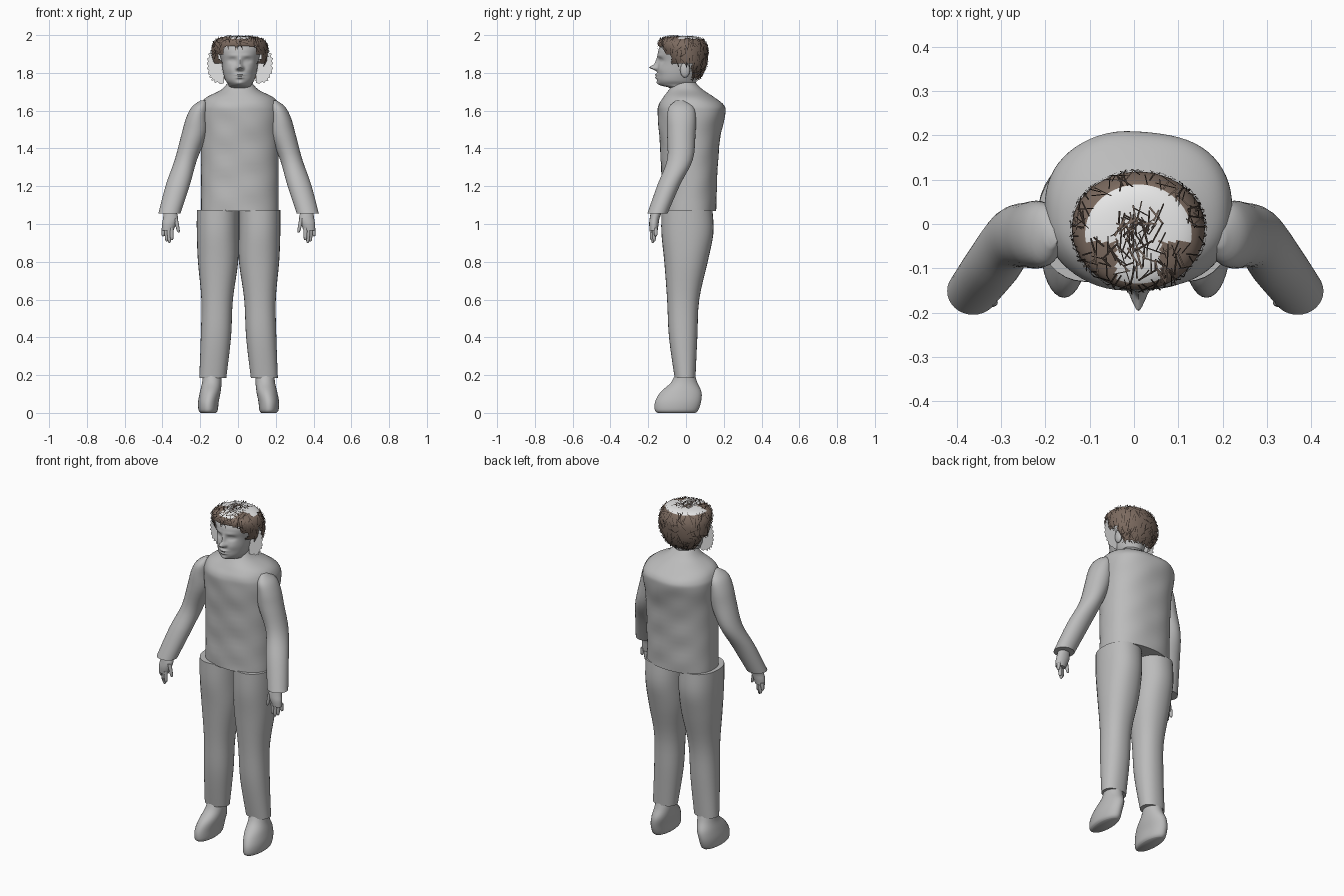
import bpy, bmesh, math, random
from mathutils import Vector, Matrix

random.seed(4)
if "Cube" in bpy.data.objects:
    bpy.data.objects.remove(bpy.data.objects["Cube"])


def material(name, r, g, b):
    m = bpy.data.materials.new(name)
    m.use_nodes = True
    m.diffuse_color = (r, g, b, 1)
    m.node_tree.nodes["Principled BSDF"].inputs["Base Color"].default_value = (r, g, b, 1)
    return m


GREY = material("body grey", .5, .5, .5)
PALE = material("pale grey", .8, .8, .8)
BROWN = material("hair brown", .2, .145, .115)
DARK = material("dark brown", .035, .025, .02)


def finish(name, bm, mats, smooth=True):
    mesh = bpy.data.meshes.new(name)
    bm.to_mesh(mesh)
    bm.free()
    for m in mats:
        mesh.materials.append(m)
    ob = bpy.data.objects.new(name, mesh)
    bpy.context.collection.objects.link(ob)
    if smooth:
        bpy.ops.object.select_all(action="DESELECT")
        ob.select_set(True)
        bpy.context.view_layer.objects.active = ob
        bpy.ops.object.shade_smooth_by_angle(angle=math.radians(50))
    return ob


def spline(rows, steps):
    """Catmull-Rom interpolation through the station rows."""
    out = []
    for i in range(len(rows) - 1):
        a, b, c, d = (rows[min(max(i + k, 0), len(rows) - 1)] for k in (-1, 0, 1, 2))
        for s in range(steps):
            t = s / steps
            out.append([q + t / 2 * (r - p + t * (2*p - 5*q + 4*r - w + t * (3*(q - r) + w - p)))
                        for p, q, r, w in zip(a, b, c, d)])
    return out + [list(rows[-1])]


def loft(rows, side=1, mid=0, steps=4, sides=32, power=2.0, bm=None):
    """Closed skin through stations of (z, x min, x max, y min, y max)."""
    bm = bm or bmesh.new()
    rings = []
    for z, x0, x1, y0, y1 in spline(rows, steps):
        ring = []
        for k in range(sides):
            a = math.tau * k / sides
            u, v = (math.copysign(abs(f) ** (2 / power), f) for f in (math.cos(a), math.sin(a)))
            x = (x0 + x1) / 2 + u * (x1 - x0) / 2
            ring.append(bm.verts.new((mid + side * x, (y0 + y1) / 2 + v * (y1 - y0) / 2, z)))
        rings.append(ring)
    for lo, hi in zip(rings, rings[1:]):
        for k in range(sides):
            n = (k + 1) % sides
            bm.faces.new((lo[k], lo[n], hi[n], hi[k]))
    bm.faces.new(rings[0])
    bm.faces.new(rings[-1])
    bmesh.ops.recalc_face_normals(bm, faces=bm.faces)
    return bm


def centred(rows):
    return [(z, -r, r, y0, y1) for z, r, y0, y1 in rows]


MID = .01      # centre of torso and head
LIMB = .003    # mirror plane of the limbs

# Torso with sloping shoulders and collar
TORSO = centred([(1.07, .205, -.13, .16), (1.25, .205, -.13, .165), (1.45, .207, -.14, .18),
                 (1.58, .212, -.15, .208), (1.63, .207, -.145, .2), (1.67, .178, -.12, .15),
                 (1.71, .1, -.09, .09), (1.75, .062, -.065, .05)])
torso = loft(TORSO, mid=MID, sides=64, steps=6, power=2.3)
for v in torso.verts:    # soft cloth folds
    fold = .003 * math.sin(38 * v.co.z + 9 * v.co.x) * math.sin(21 * v.co.x)
    v.co.y += fold if v.co.y > 0 else -fold
finish("torso", torso, [GREY])

# Limbs, mirrored
LEG = [(.185, .065, .208, -.06, .05), (.4, .04, .2, -.09, .06), (.6, .03, .197, -.1, .07),
       (.8, .002, .215, -.115, .115), (.95, 0, .221, -.13, .145), (1.075, 0, .221, -.13, .14)]
FOOT = [(0, .12, .2, -.15, .05), (.015, .11, .212, -.165, .065), (.06, .105, .214, -.163, .08),
        (.11, .095, .205, -.135, .082), (.16, .09, .193, -.08, .06), (.21, .09, .19, -.055, .045)]
ARM = [(1.055, .308, .425, -.205, -.098), (1.21, .257, .384, -.15, -.03),
       (1.34, .22, .338, -.1, .036), (1.475, .166, .302, -.1, .05), (1.56, .163, .278, -.1, .052),
       (1.62, .163, .247, -.09, .04), (1.655, .175, .2, -.05, -.01)]
PALM = [(.965, .345, .405, -.192, -.15), (1.0, .33, .405, -.195, -.145),
        (1.03, .32, .4, -.192, -.14), (1.07, .33, .395, -.185, -.125)]
# Fingers: root x, tip x, y, root z, tip z
FINGERS = [(.396, .4, -.16, .98, .935), (.383, .38, -.168, .98, .908),
           (.37, .366, -.176, .98, .9), (.355, .353, -.182, .98, .915),
           (.333, .317, -.178, 1.03, .955)]

for side, label in ((1, "left"), (-1, "right")):
    finish(label + "_trouser_leg", loft(LEG, side, LIMB, power=2.2), [GREY])
    finish(label + "_shoe", loft(FOOT, side, LIMB), [GREY])
    finish(label + "_sleeve", loft(ARM, side, LIMB), [GREY])
    hand = loft(PALM, side, LIMB, sides=16)
    for root, tip, y, top, low in FINGERS:
        rows = []
        for t, r in ((1, .003), (.9, .008), (.5, .01), (0, .011)):
            x, z = root + (tip - root) * t, top + (low - top) * t
            rows.append((z, x - r, x + r, y - r, y + r))
        loft(rows, side, LIMB, steps=2, sides=10, bm=hand)
    finish(label + "_hand", hand, [GREY])

# Head, with the face shaped by soft bumps
HEAD = centred([(1.66, .07, -.075, .05), (1.715, .062, -.08, .05), (1.735, .06, -.135, .052),
                (1.76, .076, -.152, .056), (1.8, .088, -.152, .07), (1.86, .098, -.148, .088),
                (1.92, .11, -.146, .095), (1.96, .1, -.12, .08), (1.982, .06, -.07, .05),
                (1.988, .01, -.02, .01)])
# Bumps: x, z, height, width, tall
BUMPS = [(0, 1.85, .016, .011, .03), (0, 1.828, .036, .015, .012), (.013, 1.823, .012, .008, .008),
         (.04, 1.866, -.014, .02, .012), (.04, 1.866, .007, .013, .007),
         (.035, 1.892, .004, .03, .009), (0, 1.79, .012, .022, .006), (0, 1.775, .012, .018, .006),
         (0, 1.745, .008, .02, .012), (.05, 1.82, .006, .025, .025)]
head = loft(HEAD, mid=MID, sides=112, steps=10)
for v in head.verts:
    if v.co.y < -.07:
        x, z = abs(v.co.x - MID), v.co.z
        v.co.y -= sum(h * math.exp(-((x - bx) / w) ** 2 - ((z - bz) / t) ** 2)
                      for bx, bz, h, w, t in BUMPS)
finish("head", head, [GREY])

for side, label in ((1, "left"), (-1, "right")):
    # Ear
    ear = bmesh.new()
    bmesh.ops.create_uvsphere(ear, u_segments=16, v_segments=10, radius=1)
    ear.transform(Matrix.Translation((MID + side * .095, -.005, 1.815))
                  @ Matrix.Diagonal((.014, .026, .04, 1)))
    finish(label + "_ear", ear, [GREY])
    # Flat ragged side lock
    lock = bmesh.new()
    ring = []
    for k in range(41):
        a = math.pi * (k / 40 - .5)
        wob = 1 + .05 * math.sin(k * 1.9) + random.uniform(-.03, .03)
        ring.append(lock.verts.new((MID + side * (.085 + .087 * wob * math.cos(a) ** .6), -.03,
                                    1.845 + .1 * wob * math.sin(a))))
    lock.faces.new(ring)
    finish(label + "_side_lock", lock, [PALE], False)

# Hair shell, trimmed along the hairline
HAIR = centred([(1.765, .085, -.03, .07), (1.8, .11, -.06, .095), (1.85, .143, -.1, .112),
                (1.92, .15, -.14, .118), (1.96, .14, -.148, .105), (1.982, .115, -.13, .085),
                (1.993, .07, -.09, .05), (1.995, .01, -.03, 0)])
hair = loft(HAIR, mid=MID, sides=72, steps=6)


def hairline(x, y):
    if y < -.08:
        return 1.94 if abs(x) < .085 else 1.9
    return 1.85 if y < .03 else 1.77


def crown(p):
    return abs(p.x - MID) < .048 and -.12 < p.y < .03


gone, tufts = [], []
for f in hair.faces:
    p = f.calc_center_median()
    if p.z < hairline(p.x - MID, p.y) + random.uniform(-.006, .006):
        gone.append(f)
        continue
    bald = p.z > 1.98 and (p.y > -.04 or abs(p.x - MID) < .05)
    f.material_index = 1 if bald else 0
    if not bald or crown(p):
        tufts.append((p.copy(), f.normal.copy()))
bmesh.ops.delete(hair, geom=gone, context="FACES")
finish("hair", hair, [BROWN, PALE])

# Loose strands lying over the shell
strands = bmesh.new()
for p, n in random.choices(tufts, k=420):
    down = Vector((0, 0, -1)) if n.z < .8 else Vector((random.uniform(-1, 1), 1, 0))
    along = (down - n * down.dot(n)).normalized()
    along.rotate(Matrix.Rotation(random.gauss(0, .6), 3, n))
    across = n.cross(along) * random.uniform(.001, .0022)
    along *= random.uniform(.012, .026)
    quad = []
    for i, j in ((-1, -1), (1, -1), (1, 1), (-1, 1)):
        q = p + n * .004 + across * i + along * j
        q.z = min(q.z, 2)
        quad.append(strands.verts.new(q))
    face = strands.faces.new(quad)
    face.material_index = random.random() < .3
finish("hair_strands", strands, [DARK, BROWN], False)
